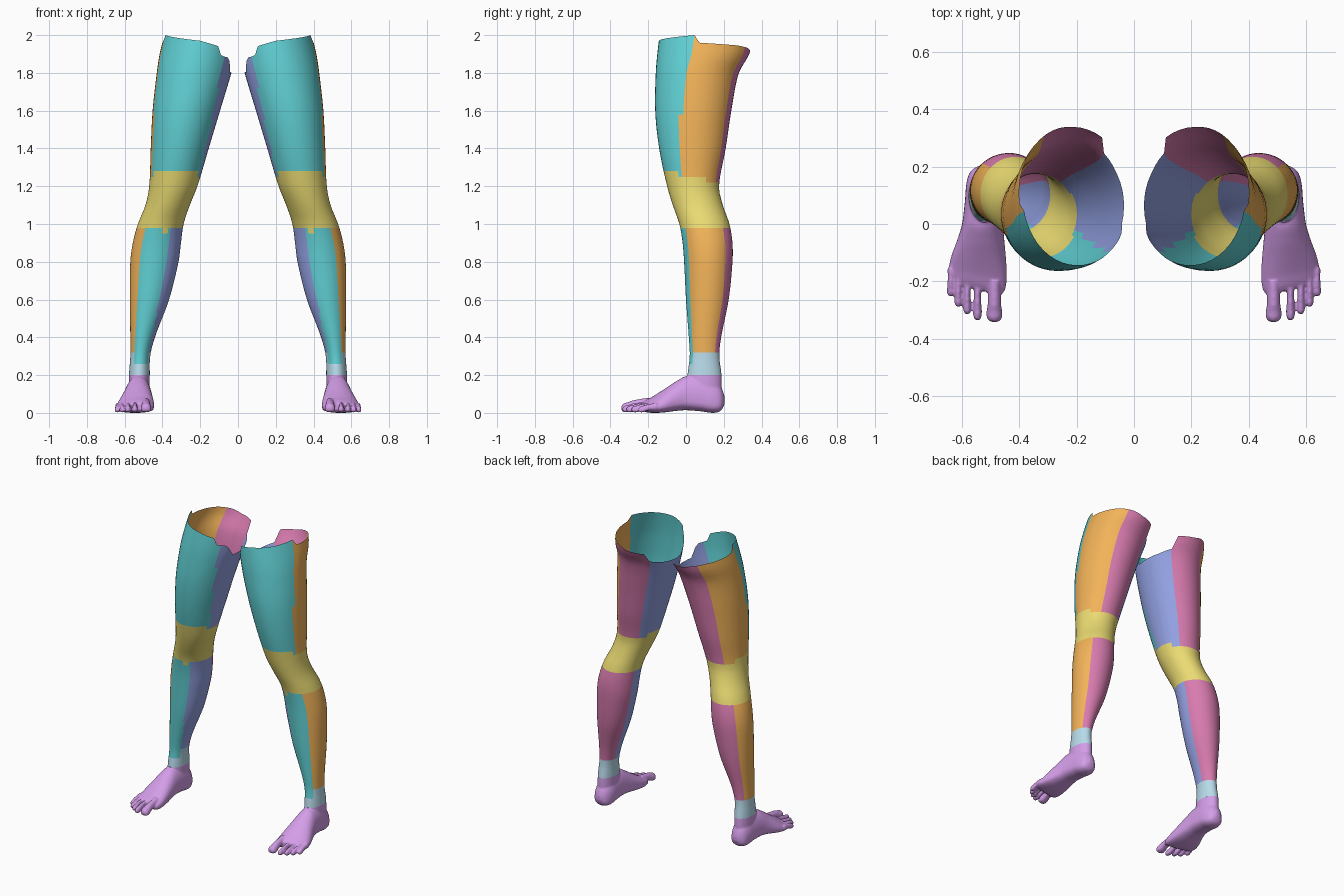
import bpy, bmesh, math

if "Cube" in bpy.data.objects:
    bpy.data.objects.remove(bpy.data.objects["Cube"])

COLOURS = {
    "front": (0.12, 0.64, 0.67), "outer": (0.89, 0.45, 0.10), "back": (0.69, 0.20, 0.43),
    "inner": (0.30, 0.37, 0.79), "knee": (0.83, 0.71, 0.17), "ankle": (0.48, 0.71, 0.83),
    "foot": (0.66, 0.34, 0.81)}
MATS = {}
for name, c in COLOURS.items():
    MATS[name] = bpy.data.materials.new(name + "_colour")
    MATS[name].diffuse_color = (*c, 1)

# Leg profile: z, inner x, outer x, front y, back y
LEG = [(0.05, 0.468, 0.578, 0.00, 0.19), (0.20, 0.467, 0.577, 0.008, 0.188),
       (0.30, 0.465, 0.57, 0.02, 0.176), (0.40, 0.44, 0.57, 0.015, 0.186),
       (0.60, 0.365, 0.573, 0.0, 0.226), (0.80, 0.315, 0.57, -0.01, 0.246),
       (0.90, 0.302, 0.557, -0.018, 0.246), (1.00, 0.288, 0.53, -0.035, 0.23),
       (1.10, 0.255, 0.49, -0.07, 0.195), (1.20, 0.215, 0.47, -0.10, 0.175),
       (1.40, 0.155, 0.462, -0.142, 0.21), (1.60, 0.095, 0.452, -0.163, 0.24),
       (1.80, 0.035, 0.43, -0.16, 0.28), (1.90, 0.01, 0.415, -0.152, 0.335),
       (2.00, 0.0, 0.39, -0.14, 0.36)]
# Uneven open rim at the top: angle (0 outer, 90 back, 180 inner, -90 front), height
RIM = [(-180, 1.80), (-165, 1.80), (-152, 1.85), (-147, 1.88), (-128, 1.89), (-122, 1.94),
       (-90, 1.97), (-15, 2.0), (-8, 1.96), (45, 1.945), (70, 1.93), (90, 1.91), (120, 1.90),
       (127, 1.83), (150, 1.81), (180, 1.80)]
N = 48


def sample(keys, t, smooth=True):
    """Interpolate key rows along their first value."""
    t = min(max(t, keys[0][0]), keys[-1][0])
    i = next(k for k in range(len(keys) - 1) if t <= keys[k + 1][0])
    a, b = keys[i], keys[i + 1]
    p, q = keys[max(i - 1, 0)], keys[min(i + 2, len(keys) - 1)]
    h = b[0] - a[0]
    u = (t - a[0]) / h
    out = []
    for k in range(1, len(a)):
        if smooth:
            m0 = h * (b[k] - p[k]) / (b[0] - p[0])
            m1 = h * (q[k] - a[k]) / (q[0] - a[0])
            out.append((2*u**3 - 3*u*u + 1) * a[k] + (u**3 - 2*u*u + u) * m0
                       + (3*u*u - 2*u**3) * b[k] + (u**3 - u*u) * m1)
        else:
            out.append(a[k] + u * (b[k] - a[k]))
    return out


def leg_point(deg, z):
    x0, x1, y0, y1 = sample(LEG, z)
    t = math.radians(deg)
    return ((x0 + x1) / 2 + (x1 - x0) / 2 * math.cos(t),
            (y0 + y1) / 2 + (y1 - y0) / 2 * math.sin(t), z)


def zone(d, z):
    """Which coloured panel a spot on the leg belongs to."""
    s = math.sin(math.radians(d))
    if z < (0.27 if -140 < d < -50 else 0.32):
        return "ankle", "ankle"
    top, low = 1.25 - 0.03 * s, (0.94 if -115 < d < -95 else 0.98 - 0.015 * s)
    if low < z < top:
        return "knee", "knee"
    if z >= top:
        u = (z - 1.25) / 0.5
        limits = (-158 + 20 * u, -15 if z > 1.57 else -24, 58, 125)
        part = "thigh_"
    else:
        limits = (-118 - 30 * max(0, (0.6 - z) / 0.3), -56, 48, 165)
        part = "lower_leg_"
    a, b, c, e = limits
    side = ("inner" if d < a or d >= e else "front" if d < b else "outer" if d < c else "back")
    return part + side, side


def add_object(name, mesh, colour):
    mesh.materials.append(MATS[colour])
    mesh.shade_smooth()
    ob = bpy.data.objects.new(name, mesh)
    bpy.context.collection.objects.link(ob)
    return ob


def mirror(ob):
    m = ob.modifiers.new("other_side", 'MIRROR')
    m.use_mirror_merge = False


# Leg surface, split into panels
angles = [-180 + 360 * i / N for i in range(N)]
rows = []
for r in range(51):
    rows.append([leg_point(a, 0.2 + 0.03 * r) for a in angles])
for r in range(1, 9):
    rows.append([leg_point(a, 1.7 + (sample(RIM, a, False)[0] - 1.7) * r / 8) for a in angles])
panels = {}
for r in range(len(rows) - 1):
    for i in range(N):
        j = (i + 1) % N
        zc = (rows[r][i][2] + rows[r + 1][j][2]) / 2
        key = zone(angles[i] + 180 / N, zc)
        panels.setdefault(key, []).append([(r, i), (r, j), (r + 1, j), (r + 1, i)])
for (name, colour), quads in panels.items():
    index = {}
    faces = [[index.setdefault(v, len(index)) for v in q] for q in quads]
    me = bpy.data.meshes.new(name)
    me.from_pydata([rows[r][i] for r, i in index], [], faces)
    mirror(add_object(name, me, colour))


# Foot: overlapping lofted forms fused together
bm = bmesh.new()


def loft(rings):
    vs = [[bm.verts.new(p) for p in ring] for ring in rings]
    n = len(vs[0])
    for a, b in zip(vs, vs[1:]):
        for i in range(n):
            bm.faces.new((a[i], a[(i + 1) % n], b[(i + 1) % n], b[i]))
    bm.faces.new(vs[0][::-1])
    bm.faces.new(vs[-1])


def foot_ring(y, x0, x1, zt, zb, slant=0.0):
    """Upright section with a flattened sole and a ridge towards the inside."""
    ring, zm = [], zb + 0.36 * (zt - zb)
    for i in range(32):
        c, s = math.cos(math.tau * i / 32), math.sin(math.tau * i / 32)
        x = (x0 + x1) / 2 + (x1 - x0) / 2 * c
        if s > 0:
            z = zm + (zt - zm) * s
            x -= slant * 0.10 * s * (x1 - x0)
        else:
            z = zm - (zm - zb) * abs(s) ** 0.6
        ring.append((x, y + slant * 0.25 * (x - 0.46), z))
    return ring


# Ankle core
loft([[leg_point(a, z / 100) for a in angles] for z in range(8, 27, 3)])

# Foot body, from toe roots to heel: y, inner x, outer x, top, bottom
BODY = [(-0.25, 0.465, 0.637, 0.052, 0.014), (-0.23, 0.452, 0.645, 0.066, 0.004),
        (-0.19, 0.445, 0.647, 0.086, 0.0), (-0.13, 0.446, 0.636, 0.122, 0.002),
        (-0.06, 0.452, 0.615, 0.165, 0.010), (0.00, 0.457, 0.60, 0.195, 0.014),
        (0.08, 0.458, 0.59, 0.20, 0.008), (0.14, 0.460, 0.585, 0.18, 0.0),
        (0.18, 0.474, 0.573, 0.145, 0.008), (0.198, 0.492, 0.553, 0.11, 0.03),
        (0.205, 0.508, 0.537, 0.085, 0.05)]
body_rings = []
for i in range(46):
    y = -0.25 + 0.455 * i / 45
    body_rings.append(foot_ring(y, *sample(BODY, y), slant=max(0, -y / 0.25)))
loft(body_rings)

# Toes: x, root y, tip y, half width, height
TOES = [(0.487, -0.20, -0.342, 0.028, 0.054), (0.546, -0.19, -0.336, 0.0155, 0.042),
        (0.582, -0.18, -0.315, 0.0145, 0.040), (0.613, -0.17, -0.289, 0.0138, 0.038),
        (0.639, -0.155, -0.252, 0.0138, 0.036)]
for x, root, tip, w, h in TOES:
    rings = []
    for t, wide, top, low in [(0, 0.8, 1.5, 0.5), (0.4, 0.8, 1.32, 0.45), (0.6, 0.85, 1.22, 0.25),
                              (0.75, 1.0, 1.05, 0.08), (0.88, 0.98, 0.97, 0.06),
                              (0.96, 0.75, 0.85, 0.14), (1.0, 0.35, 0.65, 0.32)]:
        rings.append(foot_ring(root + (tip - root) * t, x - w * wide, x + w * wide,
                               h * top, h * low))
    loft(rings)

bmesh.ops.recalc_face_normals(bm, faces=bm.faces)
me = bpy.data.meshes.new("foot")
bm.to_mesh(me)
bm.free()
foot = add_object("foot", me, "foot")
rm = foot.modifiers.new("fuse", 'REMESH')
rm.mode = 'VOXEL'
rm.voxel_size = 0.005
sm = foot.modifiers.new("soften", 'SMOOTH')
sm.factor, sm.iterations = 0.5, 6
bpy.context.view_layer.update()
fused = bpy.data.meshes.new_from_object(foot.evaluated_get(bpy.context.evaluated_depsgraph_get()))
foot.modifiers.clear()

# Open the foot where it meets the ankle
bm = bmesh.new()
bm.from_mesh(fused)
bmesh.ops.bisect_plane(bm, geom=bm.verts[:] + bm.edges[:] + bm.faces[:],
                       plane_co=(0, 0, 0.2), plane_no=(0, 0, 1), clear_outer=True)
bm.to_mesh(fused)
bm.free()
fused.shade_smooth()
if not fused.materials:
    fused.materials.append(MATS["foot"])
foot.data = fused
mirror(foot)

for m in bpy.data.materials:
    if m.users and not m.is_grease_pencil:
        m.use_nodes = True
        m.node_tree.nodes["Principled BSDF"].inputs["Base Color"].default_value = m.diffuse_color
